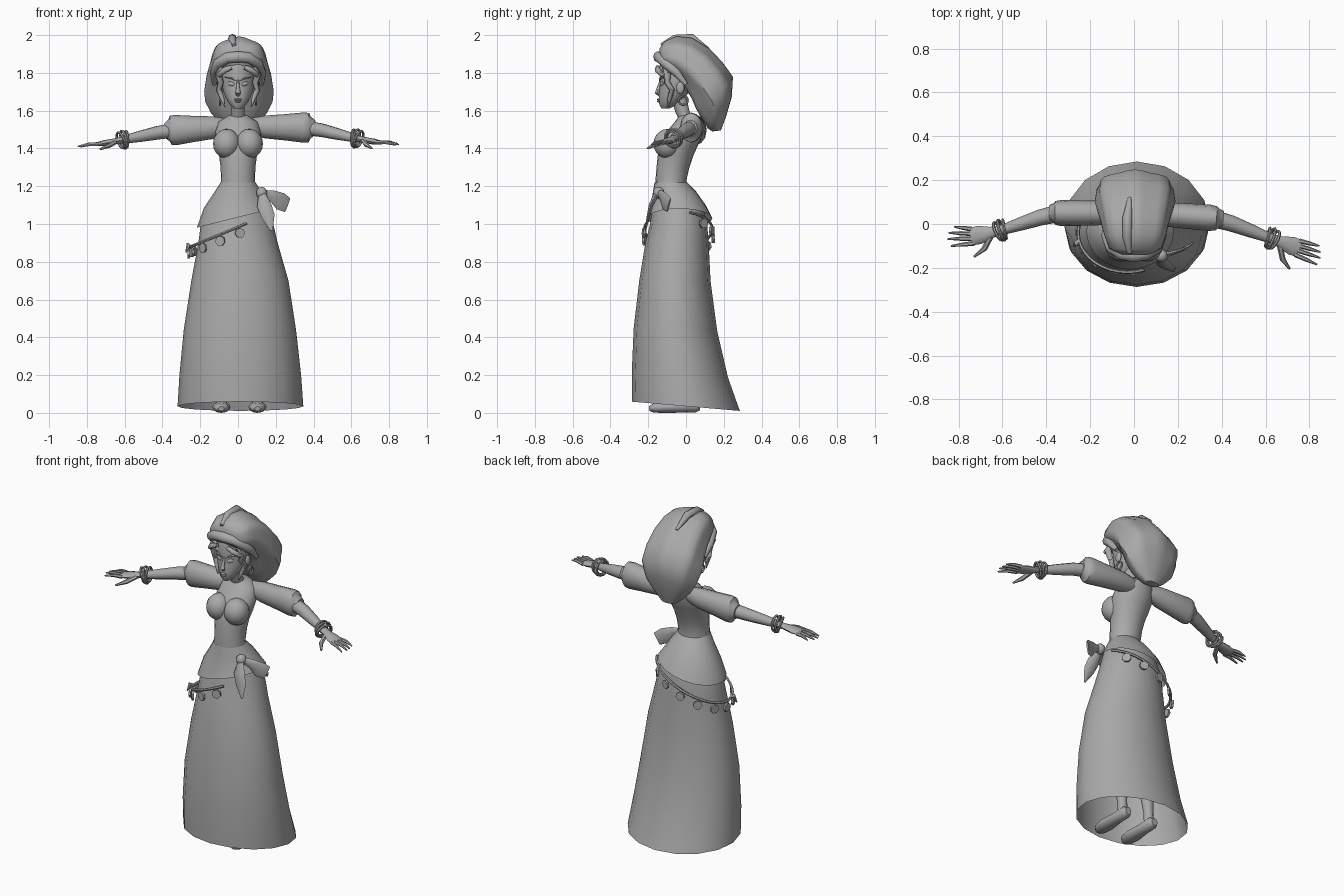
import bpy, bmesh, math
from mathutils import Vector

cube = bpy.data.objects.get("Cube")
if cube:
    bpy.data.objects.remove(cube, do_unlink=True)

grey = bpy.data.materials.new("plain grey")
grey.use_nodes = True
grey.diffuse_color = (0.4, 0.4, 0.4, 1)
grey.node_tree.nodes["Principled BSDF"].inputs["Base Color"].default_value = (0.4, 0.4, 0.4, 1)
parts = []


def register(ob, name):
    ob.name = name
    ob.data.materials.append(grey)
    parts.append(ob)
    return ob


def loft(name, rings, cap=True):
    """Skin a list of equal closed rings."""
    bm = bmesh.new()
    rows = [[bm.verts.new(p) for p in ring] for ring in rings]
    n = len(rows[0])
    for a, b in zip(rows, rows[1:]):
        for i in range(n):
            j = (i + 1) % n
            bm.faces.new((a[i], a[j], b[j], b[i]))
    if cap:
        bm.faces.new(rows[0])
        bm.faces.new(rows[-1])
    bmesh.ops.recalc_face_normals(bm, faces=bm.faces)
    me = bpy.data.meshes.new(name)
    bm.to_mesh(me)
    bm.free()
    ob = bpy.data.objects.new(name, me)
    bpy.context.collection.objects.link(ob)
    return register(ob, name)


def stack(name, levels, n, cap=True, tilt=(0, 0)):
    """Loft of flat rings: (z, centre x, half width, front y, back y)."""
    rings = []
    for k, (z, cx, rx, yf, yb) in enumerate(levels):
        f = k / (len(levels) - 1) if tilt != (0, 0) else 0
        ring = []
        for i in range(n):
            t = math.tau * i / n
            x = cx + rx * math.cos(t)
            y = (yf + yb) / 2 + (yb - yf) / 2 * math.sin(t)
            ring.append((x, y, z + f ** 3 * (tilt[0] * x + tilt[1] * y)))
        rings.append(ring)
    return loft(name, rings, cap)


def tube(name, path, radii, n=10, ref=(0, 0, 1)):
    """Sweep ellipses (side radius, up radius) along a path."""
    pts = [Vector(p) for p in path]
    rings = []
    for i, p in enumerate(pts):
        t = (pts[min(i + 1, len(pts) - 1)] - pts[max(i - 1, 0)]).normalized()
        side = t.cross(Vector(ref)).normalized()
        up = side.cross(t)
        r = radii[i] if isinstance(radii, list) else radii
        a, b = r if isinstance(r, tuple) else (r, r)
        rings.append([p + side * a * math.cos(math.tau * k / n) + up * b * math.sin(math.tau * k / n)
                      for k in range(n)])
    return loft(name, rings)


def ball(name, loc, scale, rot=(0, 0, 0), n=16):
    bpy.ops.mesh.primitive_uv_sphere_add(segments=n, ring_count=n // 2 + 2, location=loc, rotation=rot)
    ob = bpy.context.object
    ob.scale = scale
    return register(ob, name)


def ring(name, loc, axis, major, minor):
    rot = Vector(axis).to_track_quat('Z', 'Y').to_euler()
    bpy.ops.mesh.primitive_torus_add(location=loc, rotation=rot, major_radius=major, minor_radius=minor,
                                     major_segments=14, minor_segments=6)
    return register(bpy.context.object, name)


# Skirt, open at the hem
stack("skirt", [(1.20, 0, .095, -.165, .01), (1.12, 0, .15, -.175, .085), (1.0, -.005, .192, -.19, .112),
                (.9, 0, .21, -.215, .12), (.7, .01, .257, -.247, .13), (.44, .01, .297, -.277, .165),
                (.2, .012, .322, -.287, .222), (.035, .013, .333, -.287, .285)], 16, False, (0, -.085))

# Sash around the hips, lower on the right side
stack("hip_sash", [(1.22, 0, .092, -.167, .006), (1.17, 0, .125, -.175, .055),
                   (1.10, -.01, .17, -.187, .105), (1.035, -.018, .2, -.208, .14)], 20, False, (.25, 0))

# Torso, bust and neck
stack("bodice", [(1.18, 0, .1, -.16, .01), (1.23, 0, .09, -.162, .002), (1.30, 0, .092, -.156, .018),
                 (1.36, 0, .1, -.15, .038), (1.42, 0, .115, -.14, .065), (1.48, 0, .122, -.11, .09),
                 (1.54, 0, .105, -.06, .095), (1.575, 0, .05, -.035, .065)], 20)
for s in (-1, 1):
    ball("bust", (s * .06, -.098, 1.425), (.072, .074, .078))
stack("neck", [(1.54, 0, .045, -.03, .06), (1.59, 0, .034, -.055, .02), (1.68, 0, .034, -.085, .0)], 12)

# Head and face
stack("head", [(1.612, 0, .022, -.13, -.085), (1.63, 0, .042, -.142, -.05), (1.665, 0, .064, -.145, -.01),
               (1.71, 0, .08, -.142, .03), (1.76, 0, .088, -.138, .06), (1.82, 0, .09, -.145, .08),
               (1.88, 0, .08, -.125, .07), (1.93, 0, .045, -.08, .03)], 18)
tube("nose", [(0, -.132, 1.76), (0, -.143, 1.725), (0, -.153, 1.693), (0, -.14, 1.68)],
     [(.007, .007), (.009, .01), (.014, .012), (.01, .006)], 8, (0, -1, 0))
for z, w in ((1.659, .023), (1.649, .018)):
    ball("lip", (0, -.143, z), (w, .01, .006), n=10)
for s in (-1, 1):
    ball("eye", (s * .037, -.128, 1.742), (.021, .008, .011), (0, -s * .25, s * .4), 10)
    tube("eyebrow", [(s * .012, -.141, 1.758), (s * .04, -.136, 1.773), (s * .068, -.113, 1.777)],
         [.003, .006, .003], 6)
    ball("ear", (s * .088, -.03, 1.72), (.012, .022, .032), n=10)
    ring("earring", (s * .095, -.015, 1.655), (1, 0, 0), .024, .006)
    # Loose curls beside the face
    tube("side_curl", [(s * .08, -.11, 1.83), (s * .104, -.1, 1.79), (s * .092, -.1, 1.75), (s * .102, -.075, 1.71),
                       (s * .085, -.085, 1.67), (s * .07, -.095, 1.62)],
         [.018, .02, .016, .015, .012, .003], 8, (0, 1, 0))
    tube("forehead_curl", [(s * .035, -.15, 1.83), (s * .07, -.15, 1.815), (s * .1, -.125, 1.79),
                           (s * .115, -.095, 1.80)], [.012, .016, .014, .004], 8)

# Full headscarf hanging behind: (top y, top z), (bottom y, bottom z), half width
scarf = [((-.14, 1.93), (-.135, 1.84), .07), ((-.115, 1.965), (-.11, 1.81), .118), ((-.05, 1.99), (-.05, 1.77), .14),
         ((.03, 1.98), (.0, 1.71), .155), ((.12, 1.925), (.03, 1.66), .17), ((.19, 1.85), (.05, 1.61), .18),
         ((.245, 1.775), (.075, 1.565), .175), ((.24, 1.67), (.1, 1.53), .145),
         ((.212, 1.57), (.115, 1.505), .095), ((.185, 1.495), (.14, 1.49), .045)]
rings = []
for k, (top, low, w) in enumerate(scarf):
    c = Vector((0.005, (top[0] + low[0]) / 2, (top[1] + low[1]) / 2))
    up = Vector((0, top[0] - low[0], top[1] - low[1])) / 2
    row = []
    for i in range(28):
        t = math.tau * i / 28
        fold = 1 + .05 * math.cos(7 * (t - math.pi / 2)) * math.sin(math.pi * k / 9)
        row.append(c + Vector((w * math.cos(t), 0, 0)) * fold + up * math.sin(t) * fold)
    rings.append(row)
loft("headscarf", rings)
half = [(.125, .0, 1.74), (.128, -.05, 1.8), (.105, -.105, 1.85), (.055, -.135, 1.88)]
arch = half + [(0, -.143, 1.885)] + [(-x, y, z) for x, y, z in reversed(half)]
tube("headscarf_band", arch, [.012, .022, .028, .03, .031, .03, .028, .022, .012], 10)
tube("headscarf_ridge", [(-.02, -.13, 1.945), (-.03, -.06, 1.98), (-.03, .03, 1.985), (-.02, .12, 1.925)],
     [.012, .022, .022, .008], 8)


# Arms: sleeve path, forearm path, finger spread
def arm(side, shoulder, cuff, wrist, knuckle, tips, thumb_tip):
    sh, cu, wr, kn = (Vector(p) for p in (shoulder, cuff, wrist, knuckle))
    steps = [0, .25, .6, .88, .97, 1, 1.07]
    tube(side + "_sleeve", [sh.lerp(cu, f) for f in steps],
         [(.035, .045), (.055, .06), (.058, .07), (.06, .08), (.055, .078), (.046, .058), (.036, .04)], 12)
    tube(side + "_forearm", [sh.lerp(cu, .9), cu.lerp(wr, .25), cu.lerp(wr, .6), wr],
         [.04, .037, .031, .022])
    tube(side + "_palm", [wr.lerp(cu, .1), wr.lerp(kn, .3), wr.lerp(kn, .7), kn],
         [(.021, .018), (.026, .016), (.042, .016), (.04, .011)])
    along = (kn - wr).normalized()
    across = Vector((0, 0, 1)).cross(along).normalized()
    for i, tip in enumerate(tips):
        base = kn - along * .012 + across * (.033 - .022 * i) * (1 if along.x > 0 else -1)
        tip = Vector(tip)
        tube(side + "_finger", [base, base.lerp(tip, .5) + Vector((0, 0, .006)), tip], [.011, .0095, .004], 6)
    th = Vector(thumb_tip)
    tube(side + "_thumb", [wr.lerp(kn, .25), wr.lerp(th, .6) + Vector((0, -.01, 0)), th], [.014, .013, .005], 6)
    for i, r in enumerate((.044, .048, .043)):
        tilted = (wr - cu).normalized() + Vector((0, .12 * (i - 1), .15 * (i - 1)))
        ring(side + "_bracelet", wr.lerp(cu, .06 * i - .04), tilted, r, .007)


arm("right", (-.06, .05, 1.515), (-.365, .05, 1.495), (-.61, -.03, 1.445), (-.745, -.058, 1.422),
    [(-.82, -.012, 1.41), (-.845, -.04, 1.41), (-.85, -.068, 1.41), (-.835, -.1, 1.408)], (-.73, -.15, 1.395))
arm("left", (.06, .05, 1.515), (.385, .025, 1.51), (.63, -.068, 1.452), (.755, -.112, 1.43),
    [(.845, -.1, 1.425), (.85, -.128, 1.42), (.85, -.155, 1.42), (.835, -.185, 1.418)], (.71, -.205, 1.4))

# Knot and tails of the sash on the left hip
ball("sash_knot", (.125, -.145, 1.165), (.03, .03, .032), n=10)
tube("sash_tail_down", [(.125, -.15, 1.17), (.138, -.185, 1.10), (.16, -.2, 1.04), (.178, -.215, .965)],
     [(.015, .015), (.038, .012), (.035, .008), (.006, .004)], 8, (0, -1, 0))
tube("sash_tail_side", [(.125, -.145, 1.165), (.18, -.13, 1.15), (.225, -.115, 1.12), (.262, -.09, 1.10)],
     [(.012, .015), (.01, .03), (.008, .048), (.005, .04)], 8)


# Slanted string of coins
def string_point(deg):
    t = math.radians(deg)
    x = -.03 + .225 * math.cos(t)
    return Vector((x, -.04 + .18 * math.sin(t), .985 + .42 * x))


tube("coin_string", [string_point(-70 - 10 * i) for i in range(28)], .008, 6)
for i in range(10):
    p = string_point(-80 - 26 * i)
    out = Vector((p.x + .03, p.y + .04, 0)).normalized()
    bpy.ops.mesh.primitive_cylinder_add(vertices=7, radius=.027, depth=.012,
                                        location=p + out * .006 - Vector((0, 0, .036)),
                                        rotation=out.to_track_quat('Z', 'Y').to_euler())
    register(bpy.context.object, "coin")
tube("string_end", [string_point(190), (-.262, -.09, .89), (-.275, -.1, .85)], [.008, .013, .004], 6, (0, 1, 0))

# Legs and shoes beneath the skirt
for x in (-.088, .103):
    tube("leg", [(x, .025, .04), (x, .02, .12), (x, .0, .3), (x * .9, -.03, .6), (x * .8, -.05, .95)],
         [.028, .028, .045, .05, .07], 10, (0, 1, 0))
    tube("shoe", [(x, .075, .035), (x, .05, .037), (x, -.03, .033), (x, -.11, .03), (x, -.17, .026), (x, -.195, .022)],
         [(.02, .022), (.035, .035), (.037, .032), (.048, .03), (.04, .025), (.015, .012)], 12)

bpy.ops.object.select_all(action='DESELECT')
for ob in parts:
    ob.select_set(True)
bpy.context.view_layer.objects.active = parts[0]
bpy.ops.object.shade_smooth_by_angle(angle=math.radians(45))
